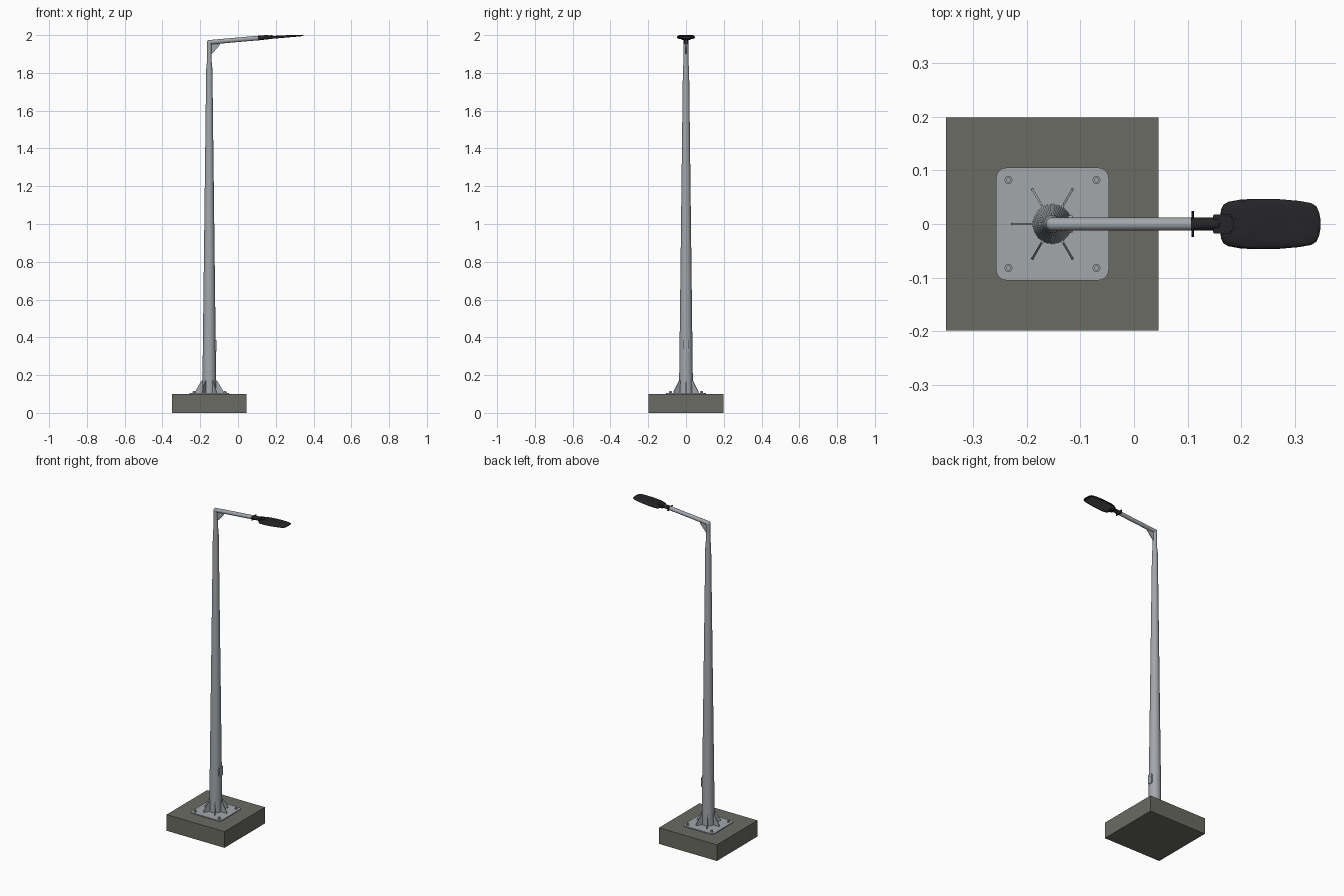
import bpy, math
from mathutils import Matrix, Vector

if "Cube" in bpy.data.objects:
    bpy.data.objects.remove(bpy.data.objects["Cube"])

PX = -0.152  # pole axis


def material(name, rgb):
    m = bpy.data.materials.new(name)
    m.diffuse_color = (*rgb, 1)
    m.use_nodes = True
    m.node_tree.nodes["Principled BSDF"].inputs["Base Color"].default_value = m.diffuse_color
    return m


STEEL = material("galvanised_steel", (0.36, 0.385, 0.41))
CONCRETE = material("concrete", (0.145, 0.145, 0.125))
BLACK = material("black_housing", (0.018, 0.018, 0.021))
LENS = material("lens", (0.12, 0.12, 0.125))


def loft(name, rings, mat, matrix=Matrix(), smooth=True):
    """Skin a stack of equal-sized rings and cap both ends."""
    n = len(rings[0])
    verts = [p for r in rings for p in r]
    faces = [tuple(reversed(range(n))), tuple(range(len(verts) - n, len(verts)))]
    for k in range(len(rings) - 1):
        for i in range(n):
            j = (i + 1) % n
            faces.append((k * n + i, k * n + j, (k + 1) * n + j, (k + 1) * n + i))
    me = bpy.data.meshes.new(name)
    me.from_pydata(verts, [], faces)
    me.transform(matrix)
    me.materials.append(mat)
    ob = bpy.data.objects.new(name, me)
    bpy.context.collection.objects.link(ob)
    bpy.context.view_layer.objects.active = ob
    bpy.ops.object.select_all(action='DESELECT')
    ob.select_set(True)
    if smooth:
        bpy.ops.object.shade_smooth_by_angle(angle=math.radians(35))
    return ob


def lathe(name, profile, mat, matrix=Matrix(), n=48, smooth=True):
    rings = [[(r * math.cos(2 * math.pi * i / n), r * math.sin(2 * math.pi * i / n), z)
              for i in range(n)] for r, z in profile]
    return loft(name, rings, mat, matrix, smooth)


def rect(hx, hy, r=0.0, seg=6):
    """Rounded rectangle outline, counter-clockwise."""
    if r == 0:
        return [(hx, hy), (-hx, hy), (-hx, -hy), (hx, -hy)]
    pts = []
    for q, (sx, sy) in enumerate([(1, 1), (-1, 1), (-1, -1), (1, -1)]):
        for s in range(seg + 1):
            a = math.pi / 2 * (q + s / seg)
            pts.append((sx * (hx - r) + r * math.cos(a), sy * (hy - r) + r * math.sin(a)))
    return pts


def slab(name, outline, z0, z1, mat, matrix=Matrix(), smooth=False):
    return loft(name, [[(x, y, z) for x, y in outline] for z in (z0, z1)], mat, matrix, smooth)


def at(x, y, z):
    return Matrix.Translation((x, y, z))


# Foundation and base plate
slab("foundation", rect(0.198, 0.198), 0, 0.1, CONCRETE, at(PX, 0, 0))
slab("base_plate", rect(0.105, 0.105, 0.02), 0.099, 0.105, STEEL, at(PX, 0, 0), True)

# Anchor bolts: washer, hex nut, stud
for sx in (-1, 1):
    for sy in (-1, 1):
        m = at(PX + sx * 0.082, sy * 0.082, 0.105)
        lathe("washer", [(0.0095, 0), (0.0095, 0.0015)], STEEL, m, 20)
        lathe("anchor_nut", [(0.008, 0.0015), (0.008, 0.007)], STEEL, m, 6, False)
        lathe("anchor_stud", [(0.0045, 0.0), (0.0045, 0.012)], STEEL, m, 16)

# Tapered pole with a narrower spigot on top
lathe("pole", [(0.037, 0.104), (0.0165, 1.82), (0.0125, 1.86), (0.0125, 1.962)],
      STEEL, at(PX, 0, 0))

# Stiffening ribs around the pole foot
stand = Matrix.Rotation(math.pi / 2, 4, 'X')
for k in range(6):
    m = at(PX, 0, 0) @ Matrix.Rotation(k * math.pi / 3, 4, 'Z') @ stand
    slab("base_rib", [(0.03, 0.104), (0.076, 0.104), (0.076, 0.112), (0.041, 0.172), (0.03, 0.172)],
         -0.002, 0.002, STEEL, m)

# Access door on the arm side
door_m = at(PX + 0.030, 0, 0.355) @ Matrix.Rotation(math.pi / 2, 4, 'Y')
slab("access_door", rect(0.03, 0.016, 0.007), 0, 0.0075, STEEL, door_m, True)
lathe("door_lock", [(0.003, 0.007), (0.003, 0.009)], STEEL, door_m @ at(-0.018, 0, 0), 12)

# Arm, its elbow and gusset
TILT = math.radians(5)
arm_m = at(PX, 0, 1.962) @ Matrix.Rotation(-TILT, 4, 'Y')
along = Matrix.Rotation(math.pi / 2, 4, 'Y')
lathe("arm", [(0.012, 0), (0.012, 0.268)], STEEL, arm_m @ along, 32)
lathe("elbow", [(0.0125 * math.cos(a), 0.0125 * math.sin(a))
                for a in [0, 0.35, 0.7, 1.05, 1.35, 1.55]], STEEL, at(PX, 0, 1.962))
slab("arm_gusset", [(PX + 0.008, 1.90), (PX + 0.014, 1.90), (PX + 0.056, 1.948),
                    (PX + 0.056, 1.958), (PX + 0.008, 1.954)], -0.002, 0.002, STEEL, stand)

# Lamp socket: flange, neck and clamp (local x runs along the arm)
lamp_m = at(0.108, 0, 1.9848) @ Matrix.Rotation(-TILT, 4, 'Y')
lathe("socket_flange", [(0.0125, -0.001), (0.0125, 0.003)], BLACK, lamp_m @ along, 32)
slab("flange_plate", rect(0.0115, 0.024, 0.004), 0, 0.003, BLACK, lamp_m @ along, True)
lathe("lamp_neck", [(0.0125, 0), (0.0115, 0.052)], BLACK, lamp_m @ along, 32)
slab("lamp_clamp", rect(0.017, 0.018, 0.004), -0.0105, 0.0085, BLACK, lamp_m @ at(0.057, 0, 0), True)
slab("clamp_cap", rect(0.012, 0.013, 0.005), -0.009, 0.0075, BLACK, lamp_m @ at(0.066, 0, 0), True)

# Lamp head: half outline mirrored, skinned through scaled levels
half = [(0.0525, 0.012), (0.0535, 0.027), (0.058, 0.036), (0.068, 0.0415), (0.09, 0.0455),
        (0.12, 0.047), (0.16, 0.0465), (0.20, 0.043), (0.222, 0.039), (0.232, 0.033),
        (0.237, 0.022), (0.2395, 0.010)]
outline = [(x, -y) for x, y in half] + [(x, y) for x, y in reversed(half)]
CX = 0.146


def level(scale, bottom, top):
    """Scaled outline; height fades from the socket end to the tip."""
    ring = []
    for x, y in outline:
        X = CX + (x - CX) * scale
        t = (X - 0.0525) / 0.187
        ring.append((X, y * scale, bottom + top * (1 - 0.75 * t)))
    return ring


loft("lamp_head", [level(0.86, -0.0095, 0), level(0.96, -0.0105, 0), level(0.99, -0.0095, 0),
                   level(1.0, -0.0085, 0.001), level(0.985, -0.0075, 0.004),
                   level(0.93, -0.0070, 0.008), level(0.8, -0.0068, 0.0105),
                   level(0.55, -0.0066, 0.0125), level(0.2, -0.0065, 0.0132)], BLACK, lamp_m)
loft("lamp_lens", [level(0.72, -0.0108, 0), level(0.82, -0.0102, 0), level(0.82, -0.009, 0)],
     LENS, lamp_m)
